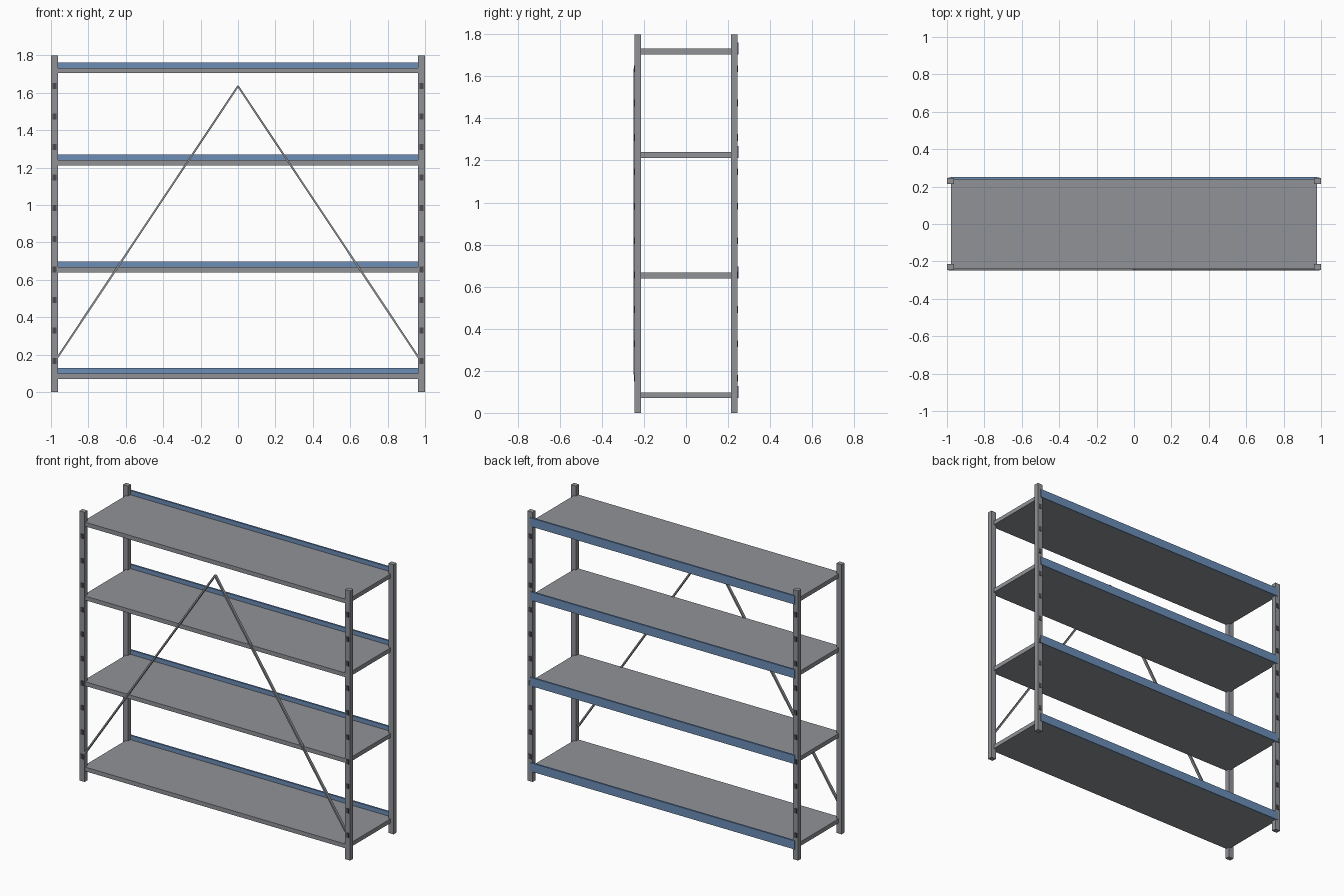
import bpy, math
from mathutils import Vector

if "Cube" in bpy.data.objects:
    bpy.data.objects.remove(bpy.data.objects["Cube"])


def material(name, rgb):
    m = bpy.data.materials.new(name)
    m.diffuse_color = (*rgb, 1)
    m.use_nodes = True
    m.node_tree.nodes["Principled BSDF"].inputs["Base Color"].default_value = m.diffuse_color
    return m


steel = material("grey steel", (0.28, 0.29, 0.31))
blue = material("blue rail paint", (0.15, 0.27, 0.47))
dark = material("dark slot", (0.07, 0.07, 0.08))


def box(name, lo, hi, mat):
    """Axis-aligned box between two corners."""
    lo, hi = Vector(lo), Vector(hi)
    bpy.ops.mesh.primitive_cube_add(size=1, location=(lo + hi) / 2)
    ob = bpy.context.object
    ob.name = name
    ob.scale = hi - lo
    ob.data.materials.append(mat)
    return ob


# Four uprights with slots on their outer faces
for sx, side in ((-1, "left"), (1, "right")):
    for sy, end in ((-1, "front"), (1, "back")):
        xc, yc = sx * 0.981, sy * 0.229
        box(f"{end}_{side}_post", (xc - 0.019, yc - 0.016, 0),
            (xc + 0.019, yc + 0.016, 1.8), steel)
        for i in range(10):
            z = 0.165 + i * 0.1635
            y = sy * 0.245
            box(f"{end}_{side}_slot", (xc - 0.01, y - 0.003, z - 0.016),
                (xc + 0.01, y + 0.003, z + 0.016), dark)

# Shelves, each with a blue rail along the back
for z in (0.07, 0.64, 1.212, 1.705):
    box("shelf", (-0.978, -0.24, z), (0.978, 0.24, z + 0.028), steel)
    box("back_rail", (-0.978, 0.238, z), (0.978, 0.25, z + 0.057), blue)

# Pair of diagonal braces meeting at the top centre of the front
for sx in (-1, 1):
    a, b = Vector((sx * 0.965, -0.24, 0.185)), Vector((0, -0.24, 1.635))
    d = b - a
    bpy.ops.mesh.primitive_cube_add(size=1, location=(a + b) / 2)
    ob = bpy.context.object
    ob.name = "diagonal_brace"
    ob.scale = (0.01, 0.018, d.length)
    ob.rotation_euler = (0, math.atan2(d.x, d.z), 0)
    ob.data.materials.append(steel)
